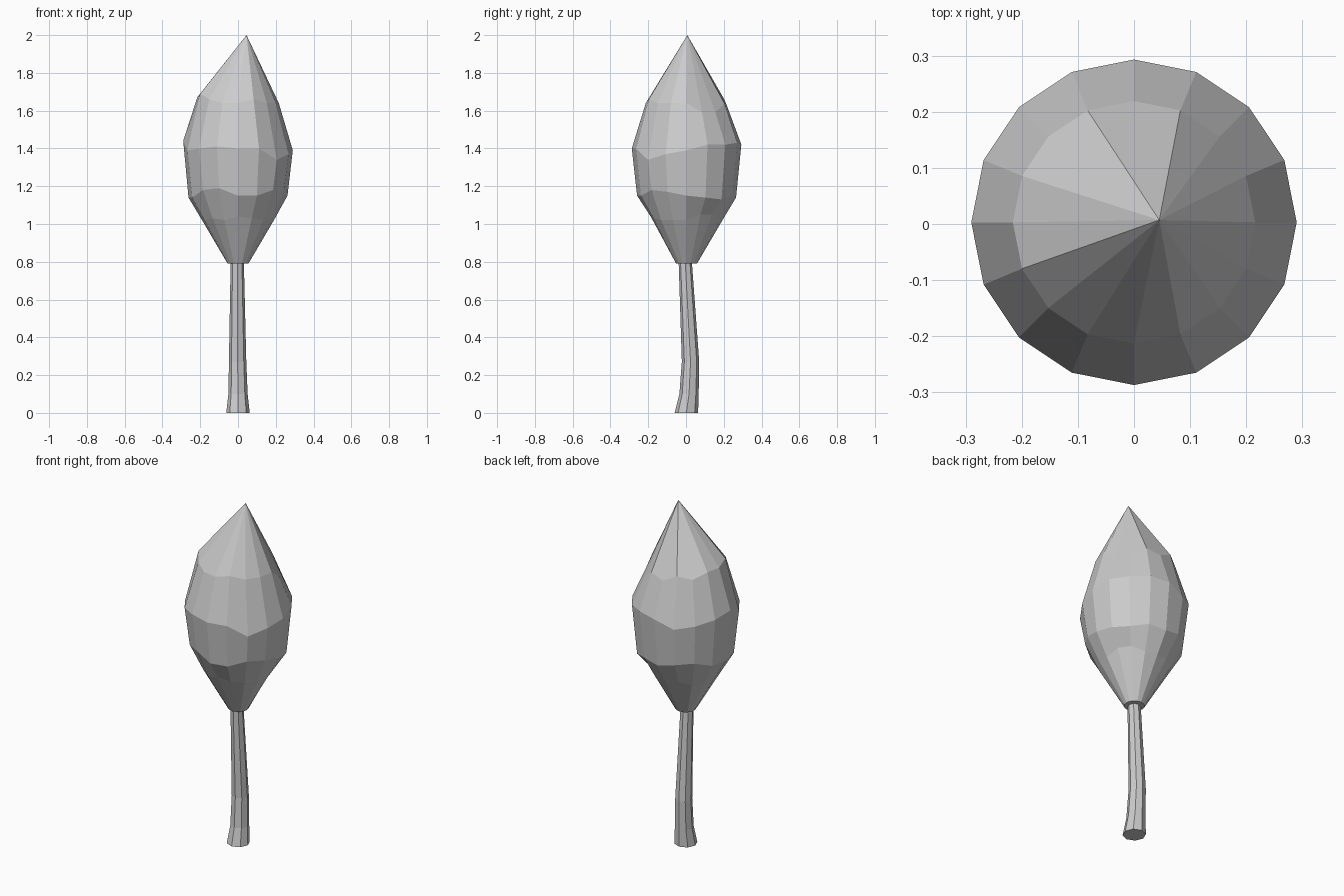
import bpy
import bmesh
from math import cos, sin, pi

cube = bpy.data.objects.get("Cube")
if cube:
    bpy.data.objects.remove(cube, do_unlink=True)

grey = bpy.data.materials.new("plain grey")
grey.use_nodes = True
colour = (0.6, 0.6, 0.6, 1)
grey.diffuse_color = colour
grey.node_tree.nodes["Principled BSDF"].inputs["Base Color"].default_value = colour


def ring(bm, sides, radius, heights, centre=(0, 0)):
    """Add one ring of vertices with a height for each side."""
    verts = []
    for k in range(sides):
        angle = 2 * pi * k / sides
        verts.append(bm.verts.new((centre[0] + radius * cos(angle),
                                   centre[1] + radius * sin(angle),
                                   heights[k])))
    return verts


def bridge(bm, lower, upper):
    """Join two rings with quads."""
    count = len(lower)
    for k in range(count):
        n = (k + 1) % count
        bm.faces.new((lower[k], lower[n], upper[n], upper[k]))


def finish(bm, name):
    """Turn the mesh into a flat shaded object."""
    bmesh.ops.recalc_face_normals(bm, faces=bm.faces)
    mesh = bpy.data.meshes.new(name)
    bm.to_mesh(mesh)
    bm.free()
    mesh.materials.append(grey)
    obj = bpy.data.objects.new(name, mesh)
    bpy.context.collection.objects.link(obj)
    return obj


# Crown: uneven rings around a bud shape, offsets in hundredths per side
SIDES = 16
crown_rings = [
    (0.055, 0.79, [0] * SIDES),
    (0.19, 1.02, [0, 3, 3, 0, 0, 1, -1, 0, 0, 0, 1, 0, 2, 1, 0, 0]),
    (0.262, 1.14, [1, 0, -1, 1, 0, 2, 3, 0, 0, 0, 4, 5, 1, 1, 4, 3]),
    (0.29, 1.40, [-1, 2, 2, 3, 2, -2, 0, 2, 4, -1, 0, 1, 0, 0, -6, -3]),
    (0.216, 1.64, [0, -5, -5, 0, -2, 2, 0, 3, 3, 5, 2, 0, 0, 2, 0, 0]),
]
bm = bmesh.new()
previous = None
for radius, height, offsets in crown_rings:
    heights = [height + o / 100 for o in offsets]
    current = ring(bm, SIDES, radius, heights, (0, 0.003))
    if previous:
        bridge(bm, previous, current)
    else:
        bm.faces.new(current)
    previous = current

# Crown tip, leaning slightly to one side
tip = bm.verts.new((0.045, 0.007, 2.0))
for k in range(SIDES):
    bm.faces.new((previous[k], previous[(k + 1) % SIDES], tip))
finish(bm, "crown")

# Trunk: a slightly bent octagonal stem with a flared foot
trunk_rings = [
    (0.0, 0.062, (0, 0.002)),
    (0.1, 0.051, (0, 0.016)),
    (0.27, 0.046, (-0.002, 0.024)),
    (0.8, 0.035, (-0.004, -0.004)),
]
bm = bmesh.new()
rings = [ring(bm, 8, radius, [height] * 8, centre)
         for height, radius, centre in trunk_rings]
for lower, upper in zip(rings, rings[1:]):
    bridge(bm, lower, upper)
bm.faces.new(rings[0])
bm.faces.new(rings[-1])
finish(bm, "trunk")
